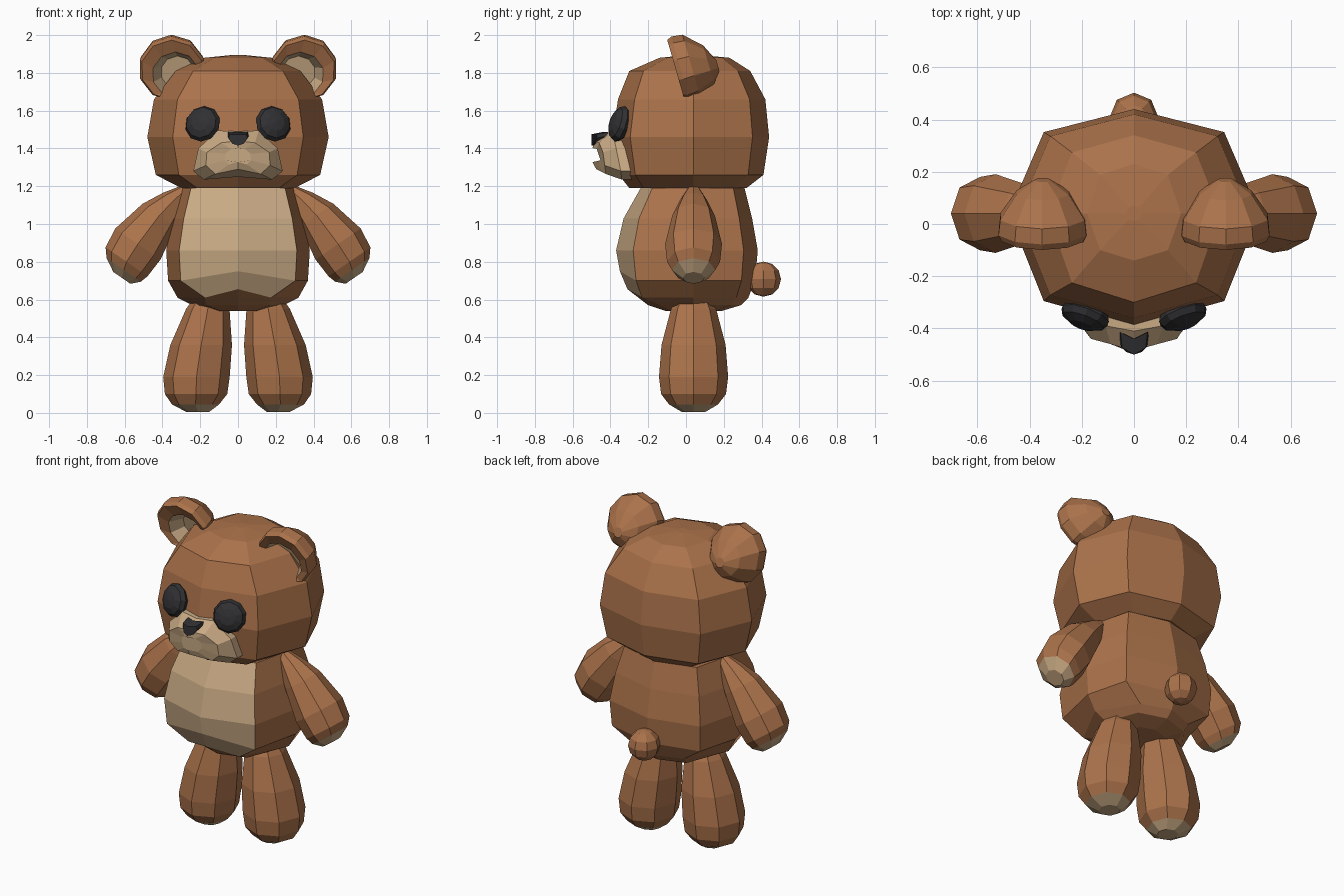
import bpy, bmesh, math
from mathutils import Vector, Matrix

if "Cube" in bpy.data.objects:
    bpy.data.objects.remove(bpy.data.objects["Cube"])


def material(name, rgb):
    m = bpy.data.materials.new(name)
    m.use_nodes = True
    m.diffuse_color = (*rgb, 1)
    bsdf = m.node_tree.nodes["Principled BSDF"]
    bsdf.inputs["Base Color"].default_value = (*rgb, 1)
    bsdf.inputs["Roughness"].default_value = 0.8
    return m


BROWN = material("brown fur", (0.41, 0.17, 0.07))
TAN = material("tan fur", (0.58, 0.40, 0.23))
BLACK = material("black", (0.03, 0.03, 0.033))
MID = 0.04  # depth of the shared side seam


def finish(name, bm, mats, mirror=False):
    bmesh.ops.recalc_face_normals(bm, faces=bm.faces)
    me = bpy.data.meshes.new(name)
    bm.to_mesh(me)
    bm.free()
    ob = bpy.data.objects.new(name, me)
    bpy.context.collection.objects.link(ob)
    for m in mats:
        me.materials.append(m)
    if mirror:
        mod = ob.modifiers.new("Mirror", 'MIRROR')
        mod.use_mirror_merge = False
    return ob


def loft(name, rings, mats, rule=lambda band, col: 0, mirror=False):
    """Skin closed rings; rule(band, column) picks each face's colour."""
    bm = bmesh.new()
    vs = [[bm.verts.new(p) for p in ring] for ring in rings]
    n = len(vs[0])
    for b in range(len(vs) - 1):
        for c in range(n):
            d = (c + 1) % n
            f = bm.faces.new((vs[b][c], vs[b][d], vs[b + 1][d], vs[b + 1][c]))
            f.material_index = rule(b, c)
    for b, ring in ((0, vs[0]), (len(vs) - 2, vs[-1])):
        f = bm.faces.new(ring)
        f.material_index = rule(b, 0)
    return finish(name, bm, mats, mirror)


def octagon(z, rx, front, back, diag_x, diag_y=0.78):
    """Eight points with corners facing front, back and sides."""
    pts = []
    for k in range(8):
        c, s = math.cos(k * math.pi / 4), math.sin(k * math.pi / 4)
        if k % 2:
            c, s = math.copysign(diag_x, c), math.copysign(diag_y, s)
        pts.append(Vector((rx * c, MID + s * (back if s > 0 else front), z)))
    return pts


# Head
head = [octagon(z, rx, f, b, 0.72) for z, rx, f, b in (
    (1.19, .30, .34, .28), (1.26, .435, .395, .37), (1.46, .48, .43, .40),
    (1.66, .445, .40, .38), (1.81, .33, .34, .30), (1.88, .18, .18, .19),
    (1.895, .03, .03, .03))]
loft("head", head, [BROWN])

# Body with a tan belly on the two front columns
body = [octagon(z, rx, f, b, d) for z, rx, f, b, d in (
    (.54, .13, .15, .15, .7), (.57, .24, .24, .25, .7), (.61, .32, .35, .29, .55),
    (.70, .37, .39, .325, .82), (.86, .38, .41, .34, .82),
    (1.03, .35, .37, .31, .82), (1.19, .30, .28, .27, .83))]
body[2][6].z += 0.045
body[3][6].z += 0.05
loft("body", body, [BROWN, TAN], lambda b, c: int(b >= 2 and c in (5, 6)))


# Limbs: stations of (x, z, radius) swept along a slanted axis
def limb(name, stations, across):
    u = Vector((across[0], 0, across[1])).normalized()
    rings = []
    for x, z, r in stations:
        rings.append([Vector((x, MID, z)) + u * r * math.cos(k * math.pi / 4)
                      + Vector((0, r * 1.04 * math.sin(k * math.pi / 4), 0))
                      for k in range(8)])
    last = len(stations) - 2
    loft(name, rings, [BROWN, TAN], lambda b, c: int(b == last), True)


limb("arms", ((.28, 1.18, .035), (.34, 1.125, .07), (.416, 1.046, .108),
              (.53, .894, .145), (.59, .80, .135), (.605, .757, .11),
              (.615, .715, .055)), (.823, .568))
limb("legs", ((.15, .60, .09), (.16, .55, .115), (.195, .36, .163),
              (.22, .19, .176), (.222, .10, .165), (.225, .045, .125),
              (.213, .005, .06)), (1, 0))

# Ears: domed backs, open tilted fronts with a tan hollow
tilt = Matrix.Rotation(0.28, 3, 'X')
ear = []
for depth, r, dx, dz in ((.185, .03, 0, -.04), (.14, .105, 0, -.02),
                         (.05, .17, 0, 0), (-.01, .177, 0, 0),
                         (-.035, .165, 0, 0), (-.02, .125, -.02, -.03),
                         (.06, .09, -.03, -.04)):
    ear.append([Vector((.35, -.02, 1.825)) + tilt @ Vector((
        dx + r * math.cos(k * math.pi / 5 + .3), depth,
        dz + r * math.sin(k * math.pi / 5 + .3))) for k in range(10)])
loft("ears", ear, [BROWN, TAN], lambda b, c: int(b >= 5), True)


# Rounded balls: eyes and tail
def ball(name, place, radii, facing, mat, segs, rows, mirror=False):
    bm = bmesh.new()
    turn = Vector(facing).to_track_quat('Z', 'Y').to_matrix().to_4x4()
    bmesh.ops.create_uvsphere(bm, u_segments=segs, v_segments=rows, radius=1,
                              matrix=Matrix.Translation(place) @ turn
                              @ Matrix.Diagonal((*radii, 1)))
    finish(name, bm, [mat], mirror)


ball("eyes", (.187, -.35, 1.53), (.098, .098, .05), (.32, -.88, .28), BLACK, 10, 6, True)
ball("tail", (0, .41, .708), (.093, .093, .093), (0, 0, 1), BROWN, 8, 6)


# Muzzle and nose: half outlines reflected into closed rings
def whole(half):
    return [Vector(p) for p in half] + [Vector((-x, y, z)) for x, y, z in half[-2:0:-1]]


rim = whole([(0, -.41, 1.49), (.11, -.39, 1.495), (.21, -.37, 1.40),
             (.237, -.345, 1.28), (.18, -.34, 1.235), (0, -.38, 1.25)])
tip = whole([(0, -.485, 1.44), (.09, -.46, 1.43), (.165, -.44, 1.38),
             (.17, -.43, 1.31), (.12, -.425, 1.265), (0, -.475, 1.29)])
root = [Vector((p.x, -.24, p.z)) for p in rim]
core = [Vector((p.x * .4, -.495 + abs(p.x) * .25, 1.365 + (p.z - 1.365) * .5)) for p in tip]
loft("muzzle", [root, rim, tip, core], [TAN])

nose_front = whole([(0, -.50, 1.475), (.045, -.475, 1.475), (.05, -.47, 1.455),
                    (.03, -.49, 1.425), (0, -.50, 1.415)])
nose_back = [Vector((p.x * 1.15, p.y + .06, p.z + .012)) for p in nose_front]
loft("nose", [nose_back, nose_front], [BLACK])
